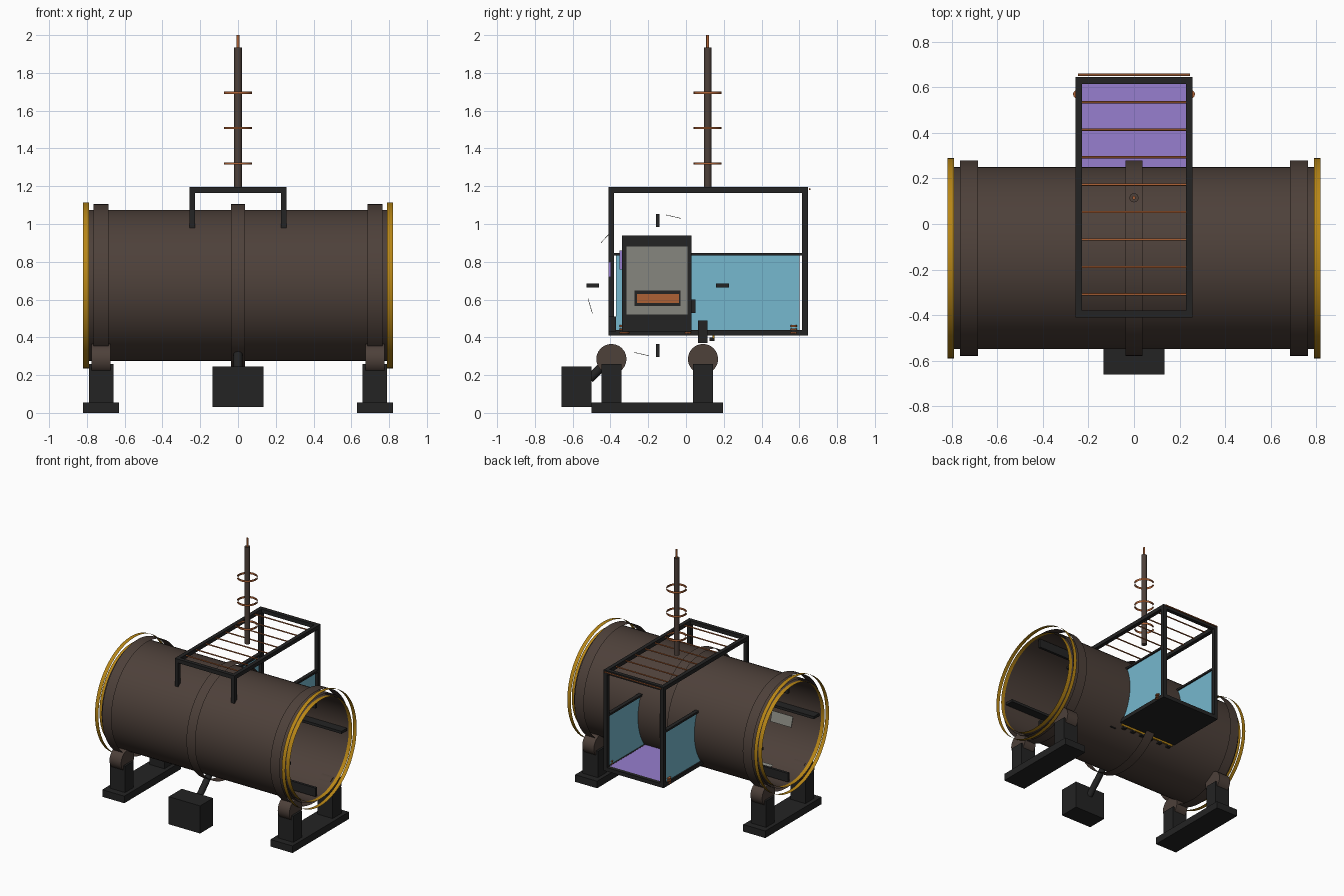
import bpy, bmesh, math
from mathutils import Matrix, Vector

if "Cube" in bpy.data.objects:
    bpy.data.objects.remove(bpy.data.objects["Cube"])

CY, CZ = -0.15, 0.675          # axis of the main tube


def mat(name, r, g, b):
    m = bpy.data.materials.new(name)
    m.diffuse_color = (r, g, b, 1)
    m.use_nodes = True
    m.node_tree.nodes["Principled BSDF"].inputs["Base Color"].default_value = m.diffuse_color
    return m


BROWN = mat("dark_brown", 0.075, 0.052, 0.042)
BLACK = mat("charcoal", 0.017, 0.017, 0.017)
GOLD = mat("gold", 0.48, 0.24, 0.008)
COPPER = mat("copper", 0.42, 0.12, 0.035)
BLUE = mat("sky_blue", 0.18, 0.48, 0.62)
PURPLE = mat("purple", 0.31, 0.21, 0.62)
GREY = mat("grey", 0.24, 0.24, 0.21)


def finish(name, bm, material, smooth=False):
    me = bpy.data.meshes.new(name)
    bm.to_mesh(me)
    bm.free()
    ob = bpy.data.objects.new(name, me)
    bpy.context.collection.objects.link(ob)
    me.materials.append(material)
    if smooth:
        for p in me.polygons:
            p.use_smooth = len(p.vertices) == 4
    return ob


def box(name, x, y, z, material):
    """Box from (min, max) ranges."""
    bm = bmesh.new()
    bmesh.ops.create_cube(bm, size=1)
    for v in bm.verts:
        v.co = [(a + b) / 2 + c * (b - a) for (a, b), c in zip((x, y, z), v.co)]
    return finish(name, bm, material)


def tube(name, p, q, r, material, seg=16, caps=True):
    """Cylinder or open band between two points."""
    p, q = Vector(p), Vector(q)
    bm = bmesh.new()
    bmesh.ops.create_cone(bm, cap_ends=caps, segments=seg, radius1=r, radius2=r,
                          depth=(q - p).length)
    rot = Vector((0, 0, 1)).rotation_difference(q - p).to_matrix().to_4x4()
    bm.transform(Matrix.Translation((p + q) / 2) @ rot)
    return finish(name, bm, material, True)


def band(name, x0, x1, r, material):
    return tube(name, (x0, CY, CZ), (x1, CY, CZ), r, material, 64, False)


# Main tube, its lining and raised ribs
band("tube_shell", -0.79, 0.79, 0.4, BROWN)
band("tube_lining", -0.79, 0.79, 0.385, BROWN)
for x, w in ((-0.725, 0.04), (0, 0.038), (0.725, 0.04)):
    band("tube_rib", x - w, x + w, 0.43, BROWN)

# Gold end rings
for s in (-1, 1):
    band("end_ring_outer", s * 0.79, s * 0.82, 0.44, GOLD)
    band("end_ring_inner", s * 0.79, s * 0.82, 0.385, GOLD)

# Rails inside the tube
for i in range(4):
    rail = box("inner_rail", (-0.78, 0.78), (0.31, 0.378), (-0.01, 0.01), BLACK)
    rail.data.transform(Matrix.Translation((0, CY, CZ)) @
                        Matrix.Rotation(i * math.pi / 2, 4, 'X'))

# Thin plates around the inner wall
for i in range(6):
    plate = box("wall_plate", (-0.56, -0.38), (0.372, 0.375), (-0.04, 0.04), GREY)
    plate.data.transform(Matrix.Translation((0, CY, CZ)) @
                         Matrix.Rotation(math.radians(17 + 60 * i), 4, 'X'))

# Cradle stands with rollers
for s in (-1, 1):
    def xs(a, b):
        return tuple(sorted((s * a, s * b)))
    box("stand_base", xs(0.63, 0.82), (-0.5, 0.195), (0, 0.055), BLACK)
    for y in (-0.395, 0.09):
        box("stand_post", xs(0.66, 0.79), (y - 0.053, y + 0.053), (0.055, 0.26), BLACK)
        tube("roller", (s * 0.675, y, 0.285), (s * 0.775, y, 0.285), 0.08, BROWN, 24)

# Drive box and arm
box("drive_box", (-0.135, 0.135), (-0.66, -0.5), (0.03, 0.245), BLACK)
tube("drive_arm", (0, -0.51, 0.18), (0, -0.35, 0.34), 0.024, BLACK, 12)

# Cabin frame
B = 0.03
Y0, Y1, Z0, Z1, X1 = -0.41, 0.645, 0.41, 1.195, 0.258
for s in (-1, 1):
    xr = tuple(sorted((s * X1, s * (X1 - B))))
    for z in (Z0, Z1 - B):
        box("side_beam", xr, (Y0, Y1), (z, z + B), BLACK)
    for y in (Y0, Y1 - B):
        box("corner_post", xr, (y, y + B), (Z0, Z1), BLACK)
    box("panel_rail", xr, (Y0, Y1), (0.832, 0.847), BLACK)
    xm = s * (X1 - B / 2)
    box("side_panel", (xm - 0.004, xm + 0.004), (-0.37, 0.6), (0.44, 0.832), BLUE)
for y in (Y0, Y1 - B):
    box("top_cross_beam", (-X1, X1), (y, y + B), (Z1 - B, Z1), BLACK)
    box("bottom_cross_beam", (-X1, X1), (y, y + B), (Z0, Z0 + B), BLACK)
box("cabin_floor", (-0.24, 0.24), (Y0 + 0.01, Y1 - 0.01), (Z0, 0.432), BLACK)
box("floor_mat", (-0.23, 0.23), (Y0 + B, Y1 - B), (0.432, 0.439), PURPLE)

# Copper roof rods
for i in range(9):
    y = 0.655 - 0.1205 * i
    tube("roof_rod", (-0.245, y, 1.185), (0.245, y, 1.185), 0.005, COPPER, 8)

# Copper coils along the floor edge
for s in (-1, 1):
    for y in (-0.325, 0.01, 0.09, 0.57):
        for k in range(3):
            z = 0.42 + 0.018 * k
            w = 0.028 if y < 0 else 0.018
            tube("coil", (s * 0.25, y, z), (s * 0.25, y, z + 0.008), w, COPPER, 12)

# Gold strip with knobs beneath the floor
box("floor_strip", (-0.24, 0.24), (0.14, 0.15), (0.395, 0.41), GOLD)
for i in range(6):
    x = -0.21 + 0.084 * i
    box("strip_knob", (x - 0.015, x + 0.015), (0.125, 0.15), (0.38, 0.4), BLACK)

# Control console inside the tube
box("console_body", (0.27, 0.33), (-0.34, 0.03), (0.43, 0.94), BLACK)
box("console_screen", (0.33, 0.334), (-0.315, 0.008), (0.52, 0.88), GREY)
box("slot_frame", (0.334, 0.338), (-0.272, -0.028), (0.565, 0.648), BLACK)
box("slot_fill", (0.338, 0.342), (-0.26, -0.037), (0.582, 0.63), COPPER)
box("console_handle", (0.28, 0.32), (0.03, 0.05), (0.53, 0.6), BLACK)
box("console_block", (0.27, 0.32), (0.063, 0.115), (0.37, 0.49), BLACK)
box("side_block", (0.26, 0.3), (-0.41, -0.37), (0.43, 0.51), BLACK)
box("purple_gauge", (0.26, 0.268), (-0.41, -0.398), (0.72, 0.8), PURPLE)
box("purple_gauge", (0.26, 0.268), (-0.352, -0.336), (0.76, 0.86), PURPLE)

# Mast with copper tip and hoops
MY = 0.115
tube("mast", (0, MY, 1.18), (0, MY, 1.935), 0.02, BROWN, 16)
tube("mast_tip", (0, MY, 1.935), (0, MY, 2.0), 0.008, COPPER, 10)
for z in (1.32, 1.508, 1.695):
    tube("mast_hoop", (0, MY, z - 0.006), (0, MY, z + 0.006), 0.074, COPPER, 32, False)
    tube("mast_hoop_inner", (0, MY, z - 0.006), (0, MY, z + 0.006), 0.066, COPPER, 32, False)
